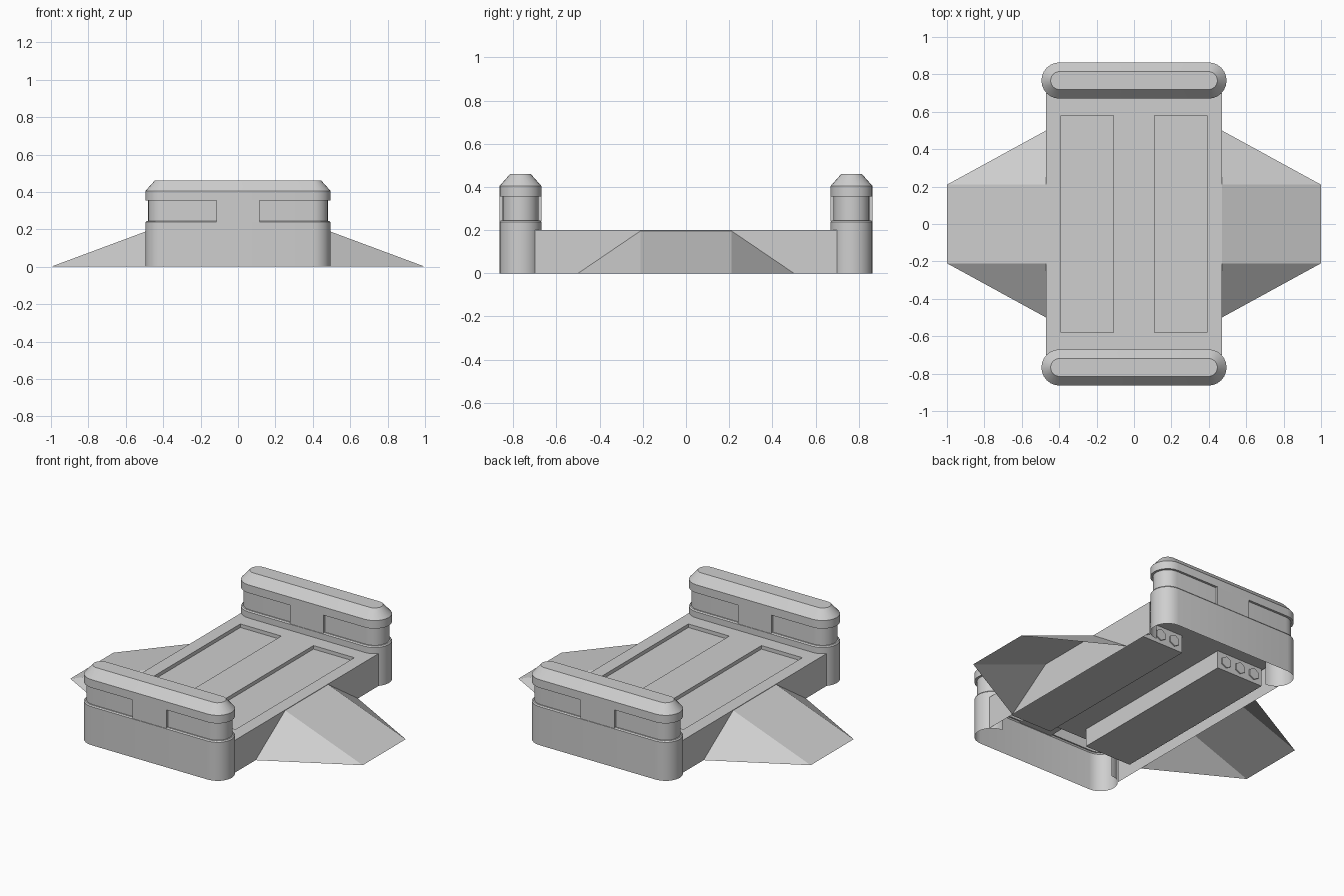
import bpy, bmesh
from math import sin, cos, pi, radians

if "Cube" in bpy.data.objects:
    bpy.data.objects.remove(bpy.data.objects["Cube"])

GREY = (0.62, 0.62, 0.62, 1)
mat = bpy.data.materials.new("light grey")
mat.use_nodes = True
mat.diffuse_color = GREY
mat.node_tree.nodes["Principled BSDF"].inputs["Base Color"].default_value = GREY

DECK_X, DECK_Z = 0.47, 0.2
TOWER_Y, CAP_X, CAP_R = 0.767, 0.398, 0.097


def finish(name, bm, smooth=False):
    me = bpy.data.meshes.new(name)
    bm.to_mesh(me)
    bm.free()
    me.materials.append(mat)
    ob = bpy.data.objects.new(name, me)
    bpy.context.scene.collection.objects.link(ob)
    if smooth:
        bpy.ops.object.select_all(action='DESELECT')
        ob.select_set(True)
        bpy.context.view_layer.objects.active = ob
        bpy.ops.object.shade_smooth_by_angle(angle=radians(30))
    return ob


def mirror(ob, axes):
    m = ob.modifiers.new("mirror", 'MIRROR')
    m.use_axis = axes
    m.use_clip = False
    m.use_mirror_merge = False


def box(bm, x, y, z):
    vs = bmesh.ops.create_cube(bm, size=1)["verts"]
    for v in vs:
        v.co = [r[0] if c < 0 else r[1] for r, c in zip((x, y, z), v.co)]


def stadium(bm, r, z, n=12):
    ring = []
    for side in (1, -1):
        for i in range(n + 1):
            a = -pi / 2 + pi * i / n
            ring.append(bm.verts.new((side * (CAP_X + r * cos(a)),
                                      TOWER_Y + side * r * sin(a), z)))
    return ring


# Towers: stacked rounded outlines, open below and toward the deck underside
bm = bmesh.new()
groove = CAP_R - 0.014
profile = [(CAP_R, 0), (CAP_R, DECK_Z), (CAP_R, 0.238), (CAP_R - 0.006, 0.245),
           (groove, 0.245), (groove, 0.355), (CAP_R, 0.355),
           (CAP_R, 0.405), (0.048, 0.46)]
rings = [stadium(bm, r, z) for r, z in profile]
for a, b in zip(rings, rings[1:]):
    for i in range(len(a)):
        j = (i + 1) % len(a)
        bm.faces.new((a[i], a[j], b[j], b[i]))
bm.faces.new(rings[-1])
inner = [f for f in bm.faces if f.normal.length >= 0
         and f.calc_center_median().z < DECK_Z
         and f.calc_center_median().y < TOWER_Y - CAP_R + 0.001
         and abs(f.calc_center_median().x) < 0.01]
bmesh.ops.delete(bm, geom=inner, context='FACES')
mirror(finish("end_tower", bm, True), (False, True, False))

# Flush panel between the side windows of each tower
bm = bmesh.new()
box(bm, (-0.115, 0.115), (TOWER_Y - CAP_R, TOWER_Y + CAP_R), (0.24, 0.36))
mirror(finish("window_divider", bm), (False, True, False))

# Deck: top sheet with two sunken panels and side skirts
bm = bmesh.new()
xs = [-DECK_X, -0.39, -0.11, 0.11, 0.39, DECK_X]
ys = [-0.7, -0.58, 0.58, 0.7]
grid = [[bm.verts.new((x, y, DECK_Z)) for y in ys] for x in xs]
sunken = []
for i in range(len(xs) - 1):
    for j in range(len(ys) - 1):
        f = bm.faces.new((grid[i][j], grid[i + 1][j],
                          grid[i + 1][j + 1], grid[i][j + 1]))
        if j == 1 and i in (1, 3):
            sunken.append(f)
for f in bmesh.ops.extrude_discrete_faces(bm, faces=sunken)["faces"]:
    rim = list(f.verts)
    for v in rim:
        v.co.z -= 0.022
# Close the panel walls
for s in (1, -1):
    x0, x1 = sorted((s * 0.11, s * 0.39))
    pts = [(x0, -0.58), (x1, -0.58), (x1, 0.58), (x0, 0.58)]
    for (ax, ay), (bx, by) in zip(pts, pts[1:] + pts[:1]):
        bm.faces.new([bm.verts.new(p) for p in (
            (ax, ay, DECK_Z), (bx, by, DECK_Z),
            (bx, by, DECK_Z - 0.022), (ax, ay, DECK_Z - 0.022))])
# Side skirts down to the ground
for s in (1, -1):
    bm.faces.new([bm.verts.new((s * DECK_X, y * s, z)) for y, z in (
        (-0.7, 0), (0.7, 0), (0.7, DECK_Z), (-0.7, DECK_Z))])
bmesh.ops.remove_doubles(bm, verts=bm.verts, dist=0.0005)
finish("deck", bm)

# Underside: ceiling plate and two beams
bm = bmesh.new()
box(bm, (-0.46, 0.46), (-0.66, 0.66), (0.16, 0.172))
finish("deck_ceiling", bm)
bm = bmesh.new()
box(bm, (0.13, 0.45), (-0.575, 0.575), (0.05, 0.165))
mirror(finish("under_beam", bm), (True, False, False))

# Hexagonal studs on the beam ends
bm = bmesh.new()
for x in (0.19, 0.29, 0.39):
    hexagon = [bm.verts.new((x + 0.036 * cos(k * pi / 3 + pi / 6), 0.574,
                             0.105 + 0.036 * sin(k * pi / 3 + pi / 6)))
               for k in range(6)]
    f = bm.faces.new(hexagon)
    cap = bmesh.ops.extrude_face_region(bm, geom=[f])["geom"]
    bmesh.ops.translate(bm, vec=(0, 0.009, 0),
                        verts=[g for g in cap if isinstance(g, bmesh.types.BMVert)])
bmesh.ops.recalc_face_normals(bm, faces=bm.faces)
mirror(finish("beam_stud", bm), (True, True, False))

# Side ramps: sloped top with two flanks, open below
bm = bmesh.new()
tip_a, tip_b, base_a, base_b, top_a, top_b = [bm.verts.new(p) for p in (
    (1, -0.21, 0), (1, 0.21, 0), (DECK_X, -0.5, 0), (DECK_X, 0.5, 0),
    (DECK_X, -0.21, 0.197), (DECK_X, 0.21, 0.197))]
bm.faces.new((tip_a, tip_b, top_b, top_a))
bm.faces.new((base_a, tip_a, top_a))
bm.faces.new((tip_b, base_b, top_b))
mirror(finish("side_ramp", bm), (True, False, False))
